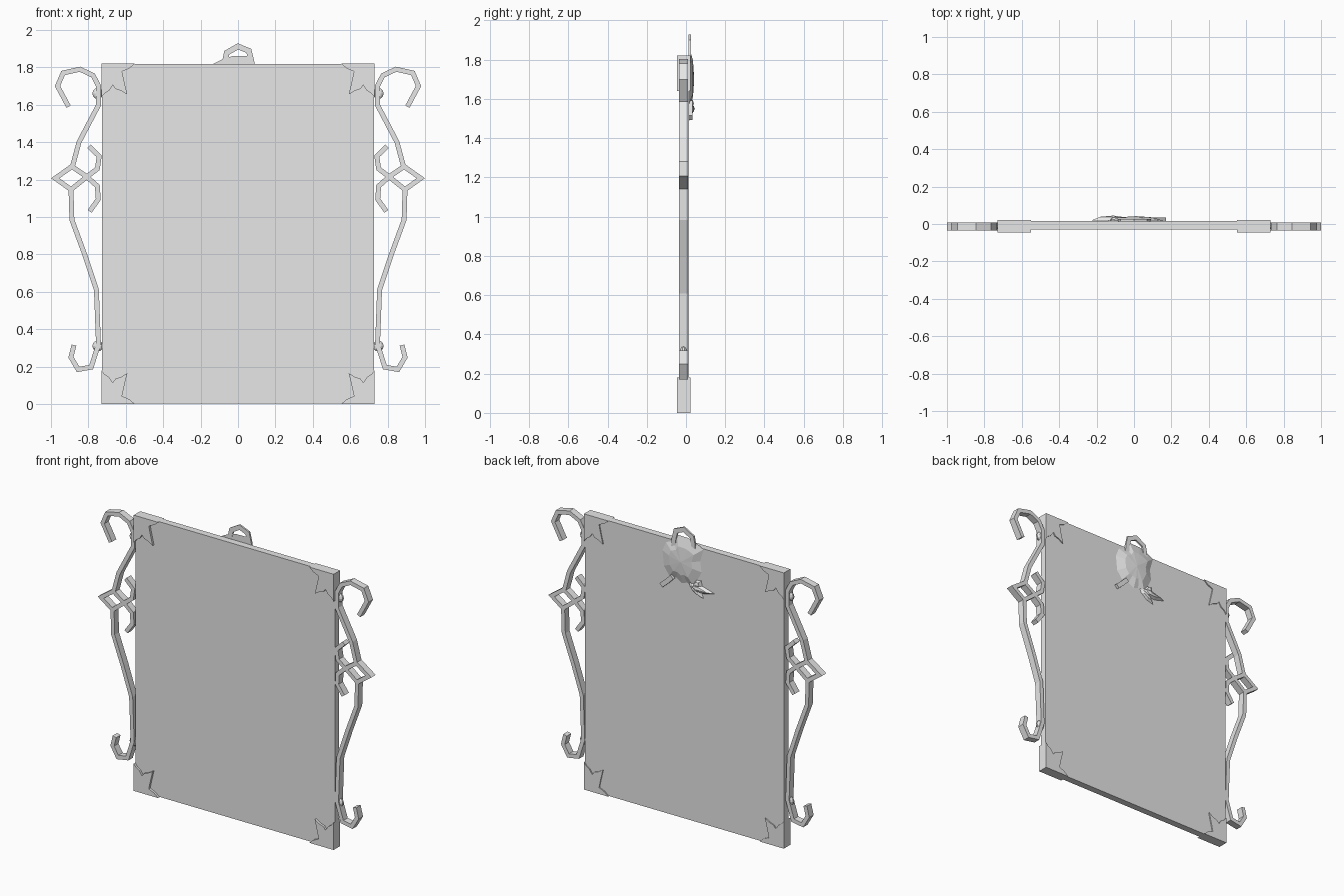
import bpy, bmesh, math
from mathutils import Vector

if "Cube" in bpy.data.objects:
    bpy.data.objects.remove(bpy.data.objects["Cube"])

grey = bpy.data.materials.new("plain grey")
grey.diffuse_color = (0.8, 0.8, 0.8, 1)
grey.use_nodes = True
grey.node_tree.nodes["Principled BSDF"].inputs["Base Color"].default_value = grey.diffuse_color


def finish(name, bm):
    bmesh.ops.recalc_face_normals(bm, faces=bm.faces)
    me = bpy.data.meshes.new(name)
    bm.to_mesh(me)
    bm.free()
    ob = bpy.data.objects.new(name, me)
    me.materials.append(grey)
    bpy.context.collection.objects.link(ob)
    return ob


def plate(name, pts, y0, y1):
    """Outline in x, z extruded along y."""
    bm = bmesh.new()
    f = bm.faces.new([bm.verts.new((x, y0, z)) for x, z in pts])
    r = bmesh.ops.extrude_face_region(bm, geom=[f])
    bmesh.ops.translate(bm, vec=(0, y1 - y0, 0),
                        verts=[v for v in r["geom"] if isinstance(v, bmesh.types.BMVert)])
    return finish(name, bm)


def ribbon(name, pts, y0, y1, w=0.026, closed=False):
    """Flat iron strip with mitred bends following a path in x, z."""
    p = [Vector(q) for q in pts]
    n = len(p)
    bm = bmesh.new()
    rings = []
    for i in range(n):
        a = p[i] - p[i - 1] if i or closed else p[1] - p[0]
        b = p[(i + 1) % n] - p[i] if i < n - 1 or closed else a
        a, b = a.normalized(), b.normalized()
        na, nb = Vector((-a.y, a.x)), Vector((-b.y, b.x))
        m = (na + nb).normalized()
        m *= w / 2 / max(m.dot(na), 0.4)
        rings.append([bm.verts.new((q.x, y, q.y)) for q, y in
                      ((p[i] + m, y0), (p[i] - m, y0), (p[i] - m, y1), (p[i] + m, y1))])
    for i in range(n if closed else n - 1):
        r, s = rings[i], rings[(i + 1) % n]
        for k in range(4):
            bm.faces.new((r[k], r[(k + 1) % 4], s[(k + 1) % 4], s[k]))
    if not closed:
        bm.faces.new(rings[0])
        bm.faces.new(rings[-1][::-1])
    return finish(name, bm)


def dome(name, pts, centre, y0, y1):
    """Shallow relief: outline, raised inner ring and peak."""
    bm = bmesh.new()
    c = Vector(centre)
    rim = [bm.verts.new((x, y0, z)) for x, z in pts]
    mid = []
    for x, z in pts:
        q = c + (Vector((x, z)) - c) * 0.6
        mid.append(bm.verts.new((q.x, y0 + (y1 - y0) * 0.75, q.y)))
    top = bm.verts.new((c.x, y1, c.y))
    n = len(pts)
    for i in range(n):
        j = (i + 1) % n
        bm.faces.new((rim[i], rim[j], mid[j], mid[i]))
        bm.faces.new((mid[i], mid[j], top))
    bm.faces.new(rim)
    return finish(name, bm)


# Main board
plate("board", [(-.728, .002), (.728, .002), (.728, 1.818), (-.728, 1.818)], -.03, .015)

# Leaf-shaped corner caps wrapping the board
cap = [(0, 0), (.178, 0), (.15, .025), (.11, .042), (.118, .08), (.125, .11), (.138, .165),
       (.105, .145), (.075, .135), (.06, .115), (.04, .145), (.018, .158), (0, .18)]
# Ironwork paths for one side
upper = [(.906, 1.59), (.965, 1.70), (.935, 1.77), (.845, 1.79), (.775, 1.757), (.745, 1.70),
         (.745, 1.60), (.85, 1.40), (.885, 1.27)]
lower = [(.893, 1.147), (.888, .985), (.82, .80), (.757, .61), (.746, .32), (.785, .197),
         (.855, .185), (.893, .25), (.877, .315)]
diamond = [(.977, 1.207), (.888, 1.27), (.808, 1.215), (.893, 1.147)]
hook_up = [(.808, 1.215), (.752, 1.258), (.742, 1.325), (.797, 1.378)]
hook_down = [(.808, 1.215), (.752, 1.165), (.747, 1.095), (.793, 1.03)]

for s, side in ((-1, "left"), (1, "right")):
    for z0, d, lvl in ((0, 1, "bottom"), (1.82, -1, "top")):
        plate(f"{lvl}_{side}_corner_cap",
              [(s * (.73 - x), z0 + d * z) for x, z in cap], -.045, .022)
    for part, path in (("upper_scroll", upper), ("lower_scroll", lower), ("diamond", diamond),
                       ("upper_hook", hook_up), ("lower_hook", hook_down)):
        ribbon(f"{side}_{part}", [(s * x, z) for x, z in path], -.036, .009,
               closed=part == "diamond")
    # Rivets joining ironwork to the board
    for z, lvl in ((1.66, "upper"), (.31, "lower")):
        bm = bmesh.new()
        bmesh.ops.create_uvsphere(bm, u_segments=10, v_segments=6, radius=.03)
        bmesh.ops.scale(bm, vec=(1, .65, 1), verts=bm.verts)
        bmesh.ops.translate(bm, vec=(s * .75, -.013, z), verts=bm.verts)
        finish(f"{side}_{lvl}_rivet", bm)

# Hanging loop
ribbon("hanging_loop", [(-.072, 1.78), (-.07, 1.83), (-.06, 1.878), (0, 1.912), (.058, 1.888),
                        (.072, 1.83), (.075, 1.78)], .014, .026, w=.03)

# Flower relief on the back
flower = [(.16, 1.73), (.135, 1.79), (.075, 1.815), (.05, 1.862), (-.03, 1.86), (-.08, 1.845),
          (-.14, 1.815), (-.115, 1.73), (-.125, 1.66), (-.095, 1.6), (-.07, 1.55), (-.02, 1.565),
          (.016, 1.55), (.06, 1.575), (.11, 1.575), (.15, 1.63)]
dome("flower", flower, (.01, 1.7), .016, .042)

# Leaves and stem below the flower
dome("long_leaf", [(-.04, 1.57), (-.09, 1.575), (-.14, 1.57), (-.225, 1.545), (-.15, 1.525),
                   (-.08, 1.53)], (-.11, 1.55), .02, .045)
dome("short_leaf", [(-.03, 1.57), (-.085, 1.55), (-.125, 1.525), (-.14, 1.49), (-.09, 1.505),
                    (-.045, 1.54)], (-.085, 1.53), .016, .035)
dome("upper_leaf", [(-.06, 1.56), (-.09, 1.6), (-.125, 1.605), (-.13, 1.57), (-.1, 1.55)],
     (-.1, 1.578), .018, .04)
ribbon("stem", [(.08, 1.58), (.12, 1.54), (.16, 1.505)], .016, .034, w=.03)
